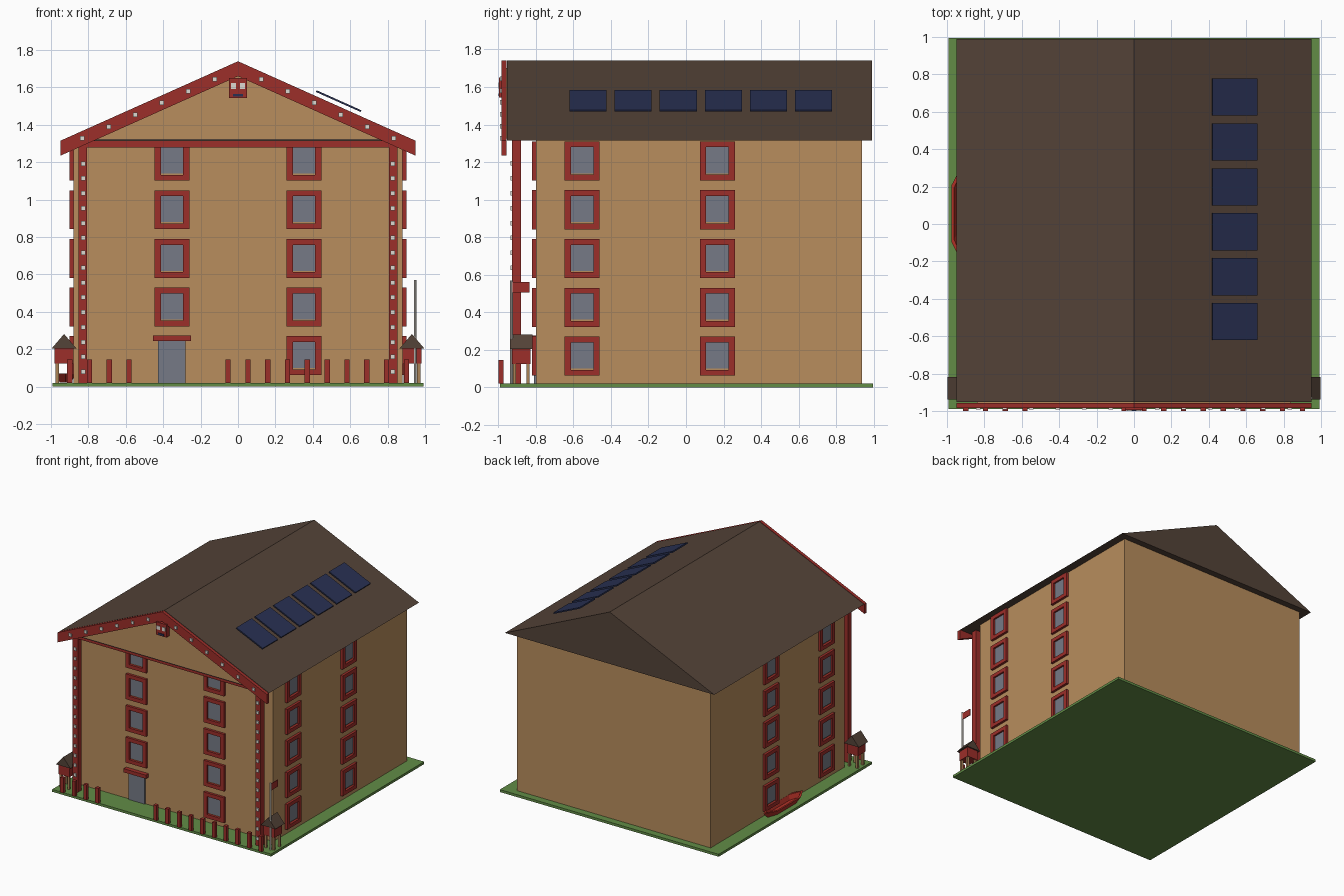
import bpy, bmesh, math
from mathutils import Matrix, Vector

if "Cube" in bpy.data.objects:
    bpy.data.objects.remove(bpy.data.objects["Cube"])


def material(name, r, g, b):
    def lin(c):
        c /= 255
        return c / 12.92 if c < 0.04045 else ((c + 0.055) / 1.055) ** 2.4
    m = bpy.data.materials.new(name)
    m.diffuse_color = (lin(r), lin(g), lin(b), 1)
    m.use_nodes = True
    m.node_tree.nodes["Principled BSDF"].inputs["Base Color"].default_value = m.diffuse_color
    return m


TAN = material("tan wall", 184, 141, 93)
RED = material("barn red", 156, 46, 41)
BROWN = material("dark brown roof", 84, 67, 56)
GREEN = material("grass green", 98, 140, 70)
GLASS = material("grey glass", 118, 122, 134)
NAVY = material("navy panel", 40, 48, 82)
WHITE = material("off white", 222, 218, 210)
WOOD = material("pale wood", 170, 130, 86)
SCARLET = material("boat red", 176, 48, 38)


def finish(name, bm, mat):
    bmesh.ops.recalc_face_normals(bm, faces=bm.faces)
    me = bpy.data.meshes.new(name)
    bm.to_mesh(me)
    bm.free()
    me.materials.append(mat)
    ob = bpy.data.objects.new(name, me)
    bpy.context.collection.objects.link(ob)
    return ob


def add_box(bm, x0, x1, y0, y1, z0, z1, mat=Matrix()):
    m = (mat @ Matrix.Translation(((x0 + x1) / 2, (y0 + y1) / 2, (z0 + z1) / 2))
         @ Matrix.Diagonal((x1 - x0, y1 - y0, z1 - z0, 1)))
    bmesh.ops.create_cube(bm, size=1, matrix=m)


def boxes(name, mat, items):
    bm = bmesh.new()
    for it in items:
        add_box(bm, *it)
    return finish(name, bm, mat)


def prism(name, mat, outline, y0, y1):
    """Extrude an x-z outline along y."""
    bm = bmesh.new()
    f = bm.faces.new([bm.verts.new((x, y0, z)) for x, z in outline])
    r = bmesh.ops.extrude_face_region(bm, geom=[f])
    bmesh.ops.translate(bm, vec=(0, y1 - y0, 0),
                        verts=[v for v in r["geom"] if isinstance(v, bmesh.types.BMVert)])
    return finish(name, bm, mat)


# Ground and main body
boxes("ground", GREEN, [(-0.993, 0.993, -0.99, 0.995, 0, 0.02)])
boxes("walls", TAN, [(-0.88, 0.88, -0.80, 0.937, 0.02, 1.315)])

# Roof, gable panel and barge boards
EAVE, RIDGE, HALF = 1.315, 1.74, 0.95
SLOPE = (RIDGE - EAVE) / HALF
prism("roof", BROWN, [(-HALF, EAVE), (HALF, EAVE), (0, RIDGE)], -0.953, 0.99)
prism("gable_panel", TAN, [(-0.84, 1.325), (0.84, 1.325), (0, 1.70)], -0.957, -0.953)
prism("barge_boards", RED,
      [(-HALF, EAVE), (0, RIDGE), (HALF, EAVE),
       (HALF, EAVE - 0.08), (0, RIDGE - 0.08), (-HALF, EAVE - 0.08)], -0.983, -0.957)
studs = []
for s in (-1, 1):
    for i in range(6):
        x = s * (0.125 + 0.1415 * i)
        z = RIDGE - SLOPE * abs(x) - 0.04
        studs.append((x - .012, x + .012, -0.992, -0.98, z - .012, z + .012))
boxes("barge_studs", WHITE, studs)

# Box under the ridge with two lights and a slot
boxes("gable_box", RED, [(-0.047, 0.047, -0.995, -0.955, 1.545, 1.65)])
boxes("gable_box_lights", WHITE,
      [(x - .014, x + .014, -1.0, -0.994, 1.593, 1.623) for x in (-0.024, 0.024)])
boxes("gable_box_slot", NAVY, [(-0.026, 0.026, -1.0, -0.994, 1.552, 1.566)])

# Corner posts with studs, and the cross beam
boxes("corner_posts", RED, [(x - .024, x + .024, -0.926, -0.878, 0.02, 1.315)
                            for x in (-0.83, 0.83)])
boxes("cross_beam", RED, [(-0.854, 0.854, -0.926, -0.878, 1.28, 1.315)])
boxes("post_studs", WHITE,
      [(x - .012, x + .012, -0.935, -0.925, z - .012, z + .012)
       for x in (-0.828, 0.828) for z in (0.08 + 0.0795 * i for i in range(15))])

# Windows: each wall is described by a turn and its distance from the centre
frames, panes = bmesh.new(), bmesh.new()
WALLS = [(0, 0.80, (-0.353, 0.353)),
         (90, 0.88, (-0.553, 0.167)),
         (-90, 0.88, (0.553, -0.167))]
for turn, dist, columns in WALLS:
    rot = Matrix.Rotation(math.radians(turn), 4, "Z")
    for c in columns:
        for row in range(5):
            if turn == 0 and c < 0 and row == 0:
                continue  # the door is here
            z = 0.166 + 0.26 * row
            m = rot @ Matrix.Translation((c, -dist, z))
            w, h, iw, ih = 0.093, 0.104, 0.060, 0.073
            for s in (-1, 1):
                a, b = sorted((s * iw, s * w))
                add_box(frames, a, b, -0.02, 0, -h, h, m)
                a, b = sorted((s * ih, s * h))
                add_box(frames, -iw, iw, -0.02, 0, a, b, m)
            add_box(panes, -iw, iw, -0.006, 0, -ih + 0.007, ih, m)
finish("window_frames", frames, RED)
finish("window_panes", panes, GLASS)

# Door
boxes("door", GLASS, [(-0.427, -0.28, -0.81, -0.80, 0.02, 0.245)])
boxes("door_lintel", RED, [(-0.454, -0.251, -0.835, -0.80, 0.245, 0.275)])

# Solar panels tilted along the right slope
bm = bmesh.new()
tilt = Matrix.Rotation(math.atan(SLOPE), 4, "Y")
for i in range(6):
    m = Matrix.Translation((0.538, 0.68 - 0.2405 * i, 1.527)) @ tilt
    add_box(bm, -0.131, 0.131, -0.099, 0.099, -0.005, 0.005, m)
finish("solar_panels", bm, NAVY)

# Fence posts, leaving a gap before the door
boxes("fence_posts", RED,
      [(x - .014, x + .014, -1.0, -0.973, 0.02, 0.145)
       for x in (-0.9 + 0.1059 * i for i in range(18) if not 4 <= i <= 7)])

# Small raised huts at the front corners
for side, s in (("left", -1), ("right", 1)):
    cx, cy = s * 0.93, -0.878
    boxes(side + "_hut_legs", WOOD,
          [(cx + dx - .009, cx + dx + .009, cy + dy - .009, cy + dy + .009, 0.02, 0.13)
           for dx in (-.036, .036) for dy in (-.036, .036)])
    boxes(side + "_hut_body", RED, [(cx - .05, cx + .05, cy - .05, cy + .05, 0.125, 0.207)])
    prism(side + "_hut_roof", BROWN,
          [(cx - .066, 0.205), (cx + .066, 0.205), (cx, 0.282)], cy - .06, cy + .06)

# Flagpole
bm = bmesh.new()
bmesh.ops.create_cone(bm, cap_ends=True, segments=8, radius1=0.007, radius2=0.007, depth=0.55,
                      matrix=Matrix.Translation((0.947, -0.93, 0.295)))
finish("flagpole", bm, WHITE)
boxes("flag", RED, [(0.944, 0.95, -0.925, -0.835, 0.505, 0.56)])

# Boat by the left wall: pointed hull with a hollow top
bm = bmesh.new()
plan = [(0, -0.255), (0.055, -0.15), (0.055, 0.15), (0, 0.255), (-0.055, 0.15), (-0.055, -0.15)]
rings = [[bm.verts.new((-0.922 + x * k, 0.055 + y * l, z)) for x, y in plan]
         for k, l, z in ((0.55, 0.8, 0.022), (1, 1, 0.07), (0.75, 0.9, 0.07), (0.45, 0.75, 0.035))]
for a, b in zip(rings, rings[1:]):
    for i in range(6):
        j = (i + 1) % 6
        bm.faces.new((a[i], a[j], b[j], b[i]))
bm.faces.new(rings[0][::-1])
bm.faces.new(rings[-1])
finish("boat", bm, SCARLET)
